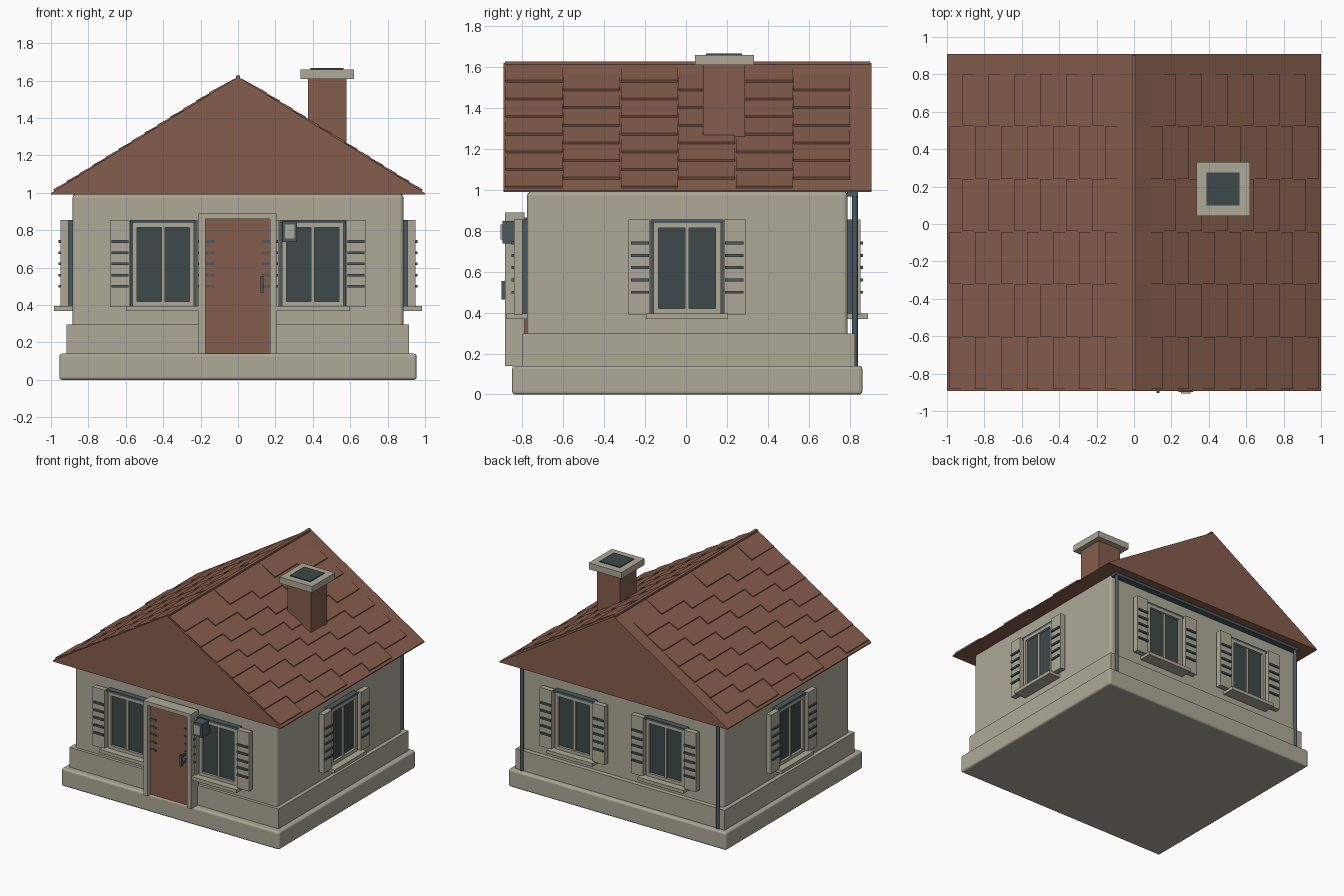
import bpy, bmesh

if "Cube" in bpy.data.objects:
    bpy.data.objects.remove(bpy.data.objects["Cube"])

def material(name, rgb):
    m = bpy.data.materials.new(name)
    m.diffuse_color = (*rgb, 1)
    m.use_nodes = True
    m.node_tree.nodes["Principled BSDF"].inputs["Base Color"].default_value = m.diffuse_color
    return m

STONE = material("pale_stone", (0.42, 0.395, 0.31))
BROWN = material("roof_brown", (0.235, 0.109, 0.072))
GLASS = material("dark_glass", (0.047, 0.067, 0.067))
SLATE = material("slate_metal", (0.07, 0.10, 0.115))

def finish(name, bm, mat, bevel=0, segments=3):
    bmesh.ops.recalc_face_normals(bm, faces=bm.faces)
    me = bpy.data.meshes.new(name)
    bm.to_mesh(me)
    bm.free()
    me.materials.append(mat)
    ob = bpy.data.objects.new(name, me)
    bpy.context.collection.objects.link(ob)
    if bevel:
        b = ob.modifiers.new("bevel", "BEVEL")
        b.width, b.segments = bevel, segments
    return ob

def add_prism(bm, profile, y0, y1):
    """Extrude an xz profile from y0 to y1."""
    a = [bm.verts.new((x, y0, z)) for x, z in profile]
    b = [bm.verts.new((x, y1, z)) for x, z in profile]
    bm.faces.new(a)
    bm.faces.new(b[::-1])
    n = len(a)
    for i in range(n):
        bm.faces.new((a[i], b[i], b[(i + 1) % n], a[(i + 1) % n]))

def boxes(name, mat, specs, bevel=0, segments=3):
    """One object from boxes given as (x0, x1, y0, y1, z0, z1)."""
    bm = bmesh.new()
    for x0, x1, y0, y1, z0, z1 in specs:
        add_prism(bm, [(x0, z0), (x1, z0), (x1, z1), (x0, z1)], y0, y1)
    return finish(name, bm, mat, bevel, segments)

# Foundation, plinth and walls
boxes("foundation", STONE, [(-0.955, 0.955, -0.85, 0.862, 0, 0.14)], 0.015)
boxes("plinth", STONE, [(-0.918, 0.915, -0.80, 0.826, 0.13, 0.297)])
boxes("walls", STONE, [(-0.885, 0.885, -0.777, 0.79, 0.2, 0.993)], 0.02)

# Windows: u runs along the wall, d points outward
FW, BW, SW = 0.777, 0.79, 0.885

def window(name, side, centre):
    def place(u0, u1, d0, d1, z0, z1):
        u0, u1 = u0 + centre, u1 + centre
        return {"front": (u0, u1, -FW - d1, -FW - d0, z0, z1),
                "back": (u0, u1, BW + d0, BW + d1, z0, z1),
                "right": (SW + d0, SW + d1, u0, u1, z0, z1),
                "left": (-SW - d1, -SW - d0, u0, u1, z0, z1)}[side]

    def part(label, mat, specs, bevel=0):
        boxes(name + "_" + label, mat, [place(*s) for s in specs], bevel, 1)

    part("surround", SLATE, [(-0.178, 0.178, -0.01, 0.022, 0.395, 0.855),
                             (-0.178, 0.178, 0.0, 0.045, 0.838, 0.855)])
    part("glass", GLASS, [(-0.145, 0.145, 0, 0.026, 0.415, 0.82)])
    part("frame", STONE, [(-0.165, -0.14, 0, 0.045, 0.395, 0.838),
                          (0.14, 0.165, 0, 0.045, 0.395, 0.838),
                          (-0.14, 0.14, 0, 0.045, 0.395, 0.42),
                          (-0.14, 0.14, 0, 0.045, 0.815, 0.838),
                          (-0.01, 0.01, 0, 0.038, 0.42, 0.815)])
    part("sill", STONE, [(-0.20, 0.20, -0.01, 0.10, 0.368, 0.395)])
    sides = (-1, 1)
    part("shutters", STONE, [(min(s * 0.18, s * 0.285), max(s * 0.18, s * 0.285),
                              0.022, 0.064, 0.39, 0.855) for s in sides])
    part("slats", SLATE, [(min(s * 0.185, s * 0.275), max(s * 0.185, s * 0.275),
                           0.055, 0.076, z - 0.007, z + 0.007)
                          for s in sides for z in (0.50, 0.56, 0.62, 0.68, 0.74)])

for side in ("front", "back"):
    window(side + "_window_left", side, -0.4)
    window(side + "_window_right", side, 0.4)
for side in ("left", "right"):
    window(side + "_window", side, 0.005)

# Door with its frame and handle
boxes("door", BROWN, [(-0.175, 0.172, -0.845, -0.77, 0.14, 0.865)])
boxes("door_frame", STONE, [(-0.21, -0.175, -0.885, -0.79, 0.14, 0.89),
                            (0.172, 0.207, -0.885, -0.79, 0.14, 0.89),
                            (-0.175, 0.172, -0.885, -0.79, 0.86, 0.89)])
boxes("door_handle", SLATE, [(0.12, 0.137, -0.903, -0.885, 0.465, 0.555),
                             (0.122, 0.135, -0.89, -0.84, 0.475, 0.487),
                             (0.122, 0.135, -0.89, -0.84, 0.533, 0.545)])

# Wall lamp
boxes("lamp_body", SLATE, [(0.237, 0.315, -0.898, -0.80, 0.737, 0.847)])
boxes("lamp_pane", STONE, [(0.25, 0.302, -0.906, -0.897, 0.757, 0.83)])

# Solid gable roof
def slope(x):
    return 1.62 - 0.622 * abs(x)

bm = bmesh.new()
add_prism(bm, [(-1, 0.99), (1, 0.99), (1, slope(1)), (0, slope(0)), (-1, slope(1))],
          -0.892, 0.908)
finish("roof", bm, BROWN)

# Overlapping tiles: six bands, every second one shifted half a tile
bm = bmesh.new()
step, band = 0.1388, 0.2815
for s in (-1, 1):
    for j in range(6):
        y0 = -0.882 + j * band
        start, count = ((0.016, 7), (0.085, 6))[j % 2]
        for i in range(count):
            a = start + i * step
            b = a + step
            add_prism(bm, [(s * a, slope(a) - 0.006), (s * a, slope(a) + 0.002),
                           (s * b, slope(b) + 0.013), (s * (b - 0.006), slope(b) - 0.002)],
                      y0, y0 + band - 0.004)
finish("roof_tiles", bm, BROWN)
boxes("ridge", BROWN, [(-0.012, 0.012, -0.885, 0.90, 1.60, 1.628)])

# Chimney
boxes("chimney", BROWN, [(0.375, 0.58, 0.083, 0.288, 1.2, 1.615)])
boxes("chimney_cap", STONE, [(0.333, 0.62, 0.043, 0.332, 1.61, 1.66)])
boxes("chimney_opening", GLASS, [(0.387, 0.565, 0.098, 0.275, 1.655, 1.667)])

# Gutter and downpipes along the back
boxes("gutter", SLATE, [(-0.88, 0.88, 0.788, 0.84, 0.968, 0.992)])
for label, x in (("left", -0.86), ("right", 0.86)):
    bm = bmesh.new()
    bmesh.ops.create_cone(bm, cap_ends=True, segments=12, radius1=0.014,
                          radius2=0.014, depth=0.85)
    bmesh.ops.translate(bm, verts=bm.verts, vec=(x, 0.826, 0.565))
    ob = finish("downpipe_" + label, bm, SLATE)
    for p in ob.data.polygons:
        p.use_smooth = len(p.vertices) == 4
